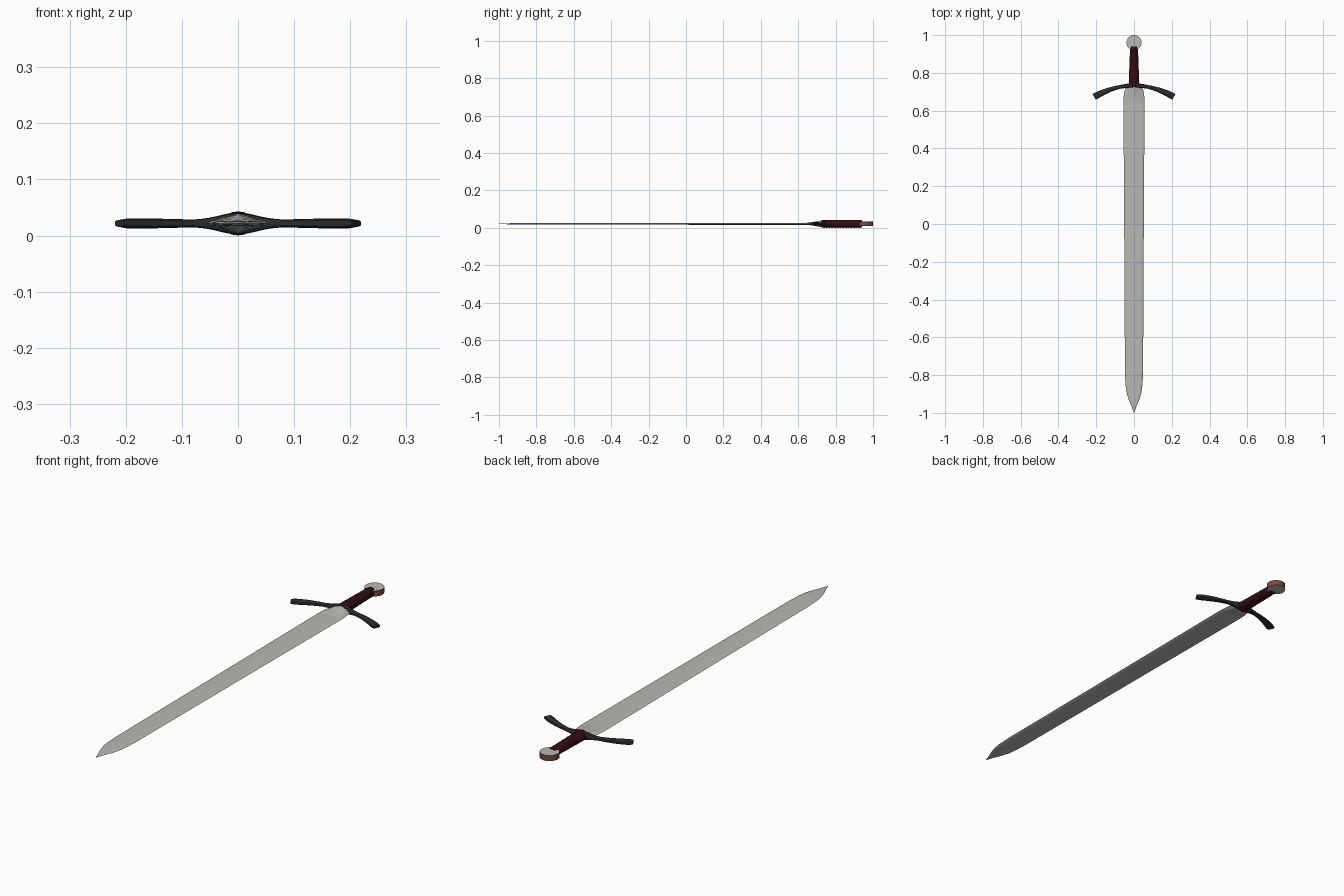
import bpy, bmesh, math
from mathutils import Vector

if "Cube" in bpy.data.objects:
    bpy.data.objects.remove(bpy.data.objects["Cube"])

ZC = 0.0215  # height of the sword's middle plane


def material(name, rgb):
    m = bpy.data.materials.new(name)
    m.diffuse_color = (*rgb, 1)
    m.use_nodes = True
    m.node_tree.nodes["Principled BSDF"].inputs["Base Color"].default_value = m.diffuse_color
    return m


STEEL = material("steel", (0.48, 0.48, 0.45))
IRON = material("dark_iron", (0.025, 0.025, 0.026))
LEATHER = material("dark_red_leather", (0.035, 0.004, 0.006))
COPPER = material("copper_brown", (0.2, 0.07, 0.04))


def finish(bm, name, mats, smooth=None):
    bmesh.ops.recalc_face_normals(bm, faces=bm.faces)
    me = bpy.data.meshes.new(name)
    bm.to_mesh(me)
    bm.free()
    ob = bpy.data.objects.new(name, me)
    bpy.context.collection.objects.link(ob)
    for m in mats:
        me.materials.append(m)
    if smooth:
        bpy.ops.object.select_all(action='DESELECT')
        ob.select_set(True)
        bpy.context.view_layer.objects.active = ob
        bpy.ops.object.shade_smooth_by_angle(angle=math.radians(smooth))
    return ob


def loft(name, rings, mat, smooth=None):
    """Skin a list of equally sized point rings and cap both ends."""
    bm = bmesh.new()
    vr = [[bm.verts.new(p) for p in r] for r in rings]
    n = len(vr[0])
    for a, b in zip(vr, vr[1:]):
        for i in range(n):
            j = (i + 1) % n
            bm.faces.new((a[i], a[j], b[j], b[i]))
    bm.faces.new(vr[0])
    bm.faces.new(vr[-1])
    return finish(bm, name, [mat], smooth)


def lerp_table(table, x):
    for (x0, *a), (x1, *b) in zip(table, table[1:]):
        if x <= x1:
            f = (x - x0) / (x1 - x0)
            return [p + (q - p) * f for p, q in zip(a, b)]
    return list(table[-1][1:])


# Blade: ridged section with bevelled edges, (y, half width, half thickness)
stations = [(-0.99, 0.001, 0.0006), (-0.965, 0.013, 0.002), (-0.93, 0.028, 0.0035),
            (-0.89, 0.040, 0.0045), (-0.85, 0.045, 0.005), (-0.79, 0.048, 0.005),
            (0.0, 0.052, 0.005), (0.645, 0.056, 0.0055), (0.67, 0.055, 0.008),
            (0.69, 0.053, 0.0115), (0.71, 0.049, 0.0155), (0.73, 0.042, 0.018)]
section = [(1, 0), (0.8, 0.75), (0, 1), (-0.8, 0.75),
           (-1, 0), (-0.8, -0.75), (0, -1), (0.8, -0.75)]
stations[0] = (-1.0, 0.001, 0.0006)
rings = []
for y, w, t in stations:
    # the swollen root becomes lens shaped instead of flat
    k = min(1, max(0, (t - 0.0055) / 0.008))
    rings.append([Vector((u * w * (1 - 0.2 * k * (abs(u) == 0.8)), y, ZC + v * t * (1 - 0.3 * k * (abs(v) == 0.75))))
                  for u, v in section])
loft("blade", rings, STEEL)

# Crossguard: bowed bar, (distance from middle, half depth, half height)
guard = [(0, 0.012, 0.0205), (0.02, 0.012, 0.0175), (0.04, 0.011, 0.0125),
         (0.06, 0.010, 0.0085), (0.08, 0.010, 0.007), (0.12, 0.012, 0.008),
         (0.16, 0.015, 0.009), (0.19, 0.017, 0.009), (0.205, 0.018, 0.0085),
         (0.211, 0.017, 0.006)]
rings = []
N = 32
for i in range(N + 1):
    x = 0.211 * (2 * i / N - 1)
    d, h = lerp_table(guard, abs(x))
    normal = Vector((2.7 * x, 1, 0)).normalized()
    mid = Vector((x, 0.733 - 1.35 * x * x, ZC))
    ring = []
    for k in range(12):
        a = 2 * math.pi * k / 12
        c, s = math.cos(a), math.sin(a)
        ring.append(mid + normal * d * math.copysign(abs(c) ** 0.6, c)
                    + Vector((0, 0, h * math.copysign(abs(s) ** 0.8, s))))
    rings.append(ring)
loft("crossguard", rings, IRON, 35)

# Grip: oval tapered handle with fine wrapping ridges
rings = []
N = 30
for i in range(N + 1):
    f = i / N
    y = 0.725 + 0.215 * f
    rib = 0.0008 * (i % 2)
    end = 0.86 if i in (0, N) else 1
    w = (0.029 - 0.008 * f - rib) * end
    h = (0.0215 - rib) * end
    rings.append([Vector((w * math.cos(2 * math.pi * k / 16), y,
                          ZC + h * math.sin(2 * math.pi * k / 16))) for k in range(16)])
loft("grip", rings, LEATHER, 40)

# Pommel: flat disc with steel faces and a copper rim
bm = bmesh.new()
bmesh.ops.create_cone(bm, cap_ends=True, segments=32, radius1=0.04, radius2=0.04, depth=0.025)
bmesh.ops.translate(bm, vec=(0, 0.96, ZC), verts=bm.verts)
for f in bm.faces:
    f.material_index = 0 if abs(f.normal.z) > 0.5 else 1
finish(bm, "pommel", [STEEL, COPPER], 35)
